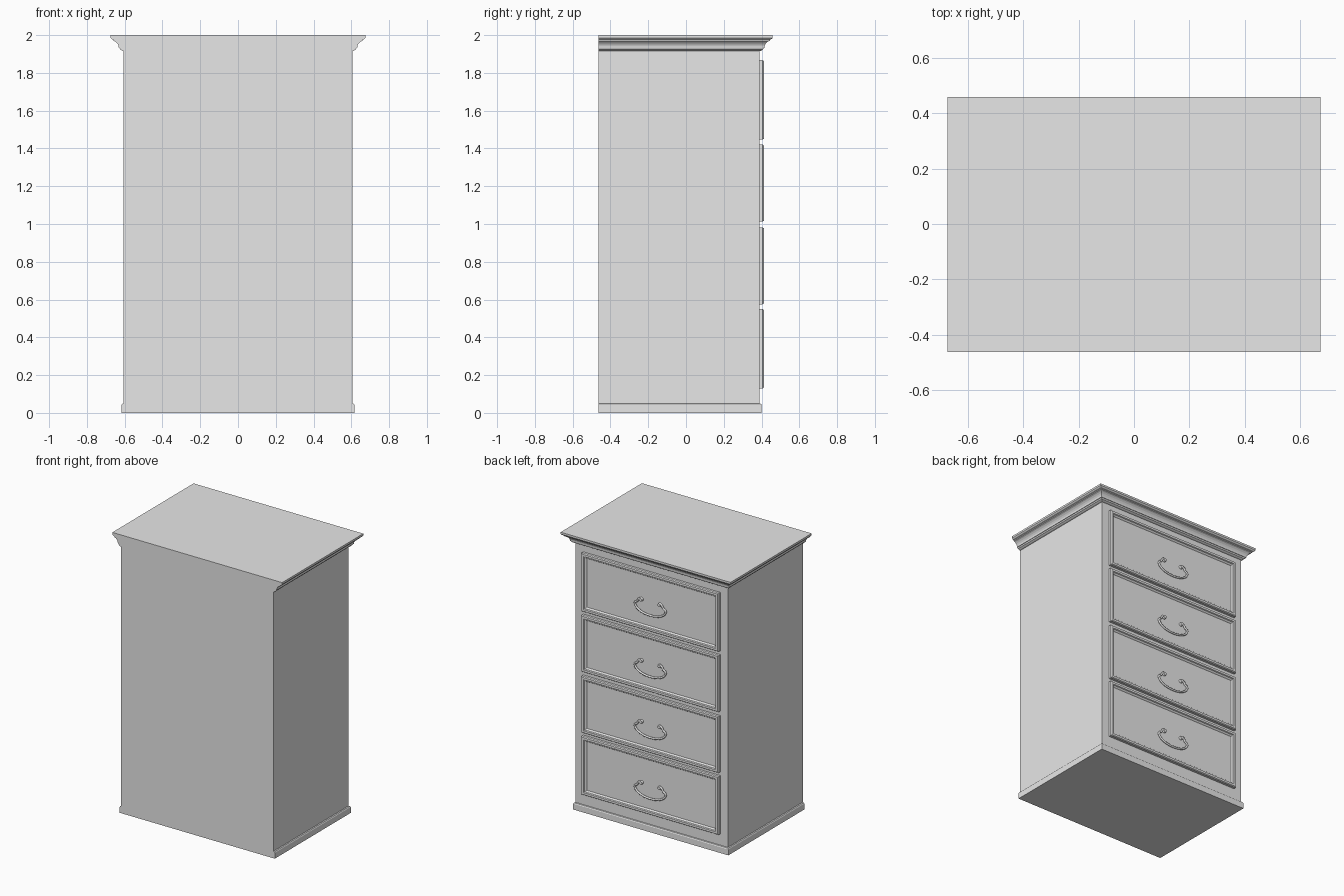
import bpy
import bmesh
import math
from mathutils import Matrix, Vector

cube = bpy.data.objects.get("Cube")
if cube:
    bpy.data.objects.remove(cube, do_unlink=True)

HALF_W, BACK, FACE = 0.605, -0.463, 0.389

paint = bpy.data.materials.new("light_grey")
paint.use_nodes = True
colour = (0.8, 0.8, 0.8, 1)
paint.diffuse_color = colour
paint.node_tree.nodes["Principled BSDF"].inputs["Base Color"].default_value = colour


def add_object(name, bm):
    bmesh.ops.recalc_face_normals(bm, faces=bm.faces)
    mesh = bpy.data.meshes.new(name)
    bm.to_mesh(mesh)
    bm.free()
    mesh.materials.append(paint)
    obj = bpy.data.objects.new(name, mesh)
    bpy.context.collection.objects.link(obj)
    return obj


def loft(name, rings):
    """Skin a stack of four-cornered rings and cap both ends."""
    bm = bmesh.new()
    loops = [[bm.verts.new(p) for p in ring] for ring in rings]
    for low, high in zip(loops, loops[1:]):
        for i in range(4):
            j = (i + 1) % 4
            bm.faces.new((low[i], low[j], high[j], high[i]))
    bm.faces.new(loops[0])
    bm.faces.new(loops[-1])
    return add_object(name, bm)


def level(out, z):
    """Cabinet outline pushed out on three sides, flush at the plain side."""
    w, f = HALF_W + out, FACE + out
    return [(-w, BACK, z), (w, BACK, z), (w, f, z), (-w, f, z)]


def panel_ring(inset, y, z0, z1, half=0.545):
    w = half - inset
    return [(-w, y, z0 + inset), (w, y, z0 + inset),
            (w, y, z1 - inset), (-w, y, z1 - inset)]


# Carcass, plinth and crown moulding
loft("cabinet_body", [level(0, 0.05), level(0, 1.915)])
loft("base_plinth", [level(o, z) for o, z in
                     [(0.012, 0), (0.012, 0.042), (0.008, 0.048), (0, 0.05)]])
crown = [(0, 1.915), (0.008, 1.917), (0.018, 1.923), (0.022, 1.932),
         (0.026, 1.932), (0.028, 1.945), (0.034, 1.956), (0.043, 1.965),
         (0.055, 1.97), (0.055, 1.976), (0.064, 1.979), (0.07, 1.986),
         (0.07, 2)]
loft("crown_moulding", [level(o, z) for o, z in crown])

# Drawer fronts with a raised frame and sunken panel
frame = [(0, FACE), (0, 0.406), (0.005, 0.413), (0.02, 0.413),
         (0.024, 0.406), (0.03, 0.404), (0.035, 0.398)]


def make_handle(name, z):
    """Hanging bail: a curved rod with curled ends and two round posts."""
    half = [(0.07, -0.004), (0.082, 0.006), (0.094, -0.002), (0.103, -0.018),
            (0.122, -0.032), (0.118, -0.052), (0.088, -0.078), (0.045, -0.092)]
    points = [(-x, d) for x, d in half] + [(0, -0.096)] + half[::-1]
    curve = bpy.data.curves.new(name, "CURVE")
    curve.dimensions = "3D"
    curve.bevel_depth = 0.007
    curve.bevel_resolution = 2
    curve.resolution_u = 4
    curve.use_fill_caps = True
    spline = curve.splines.new("BEZIER")
    spline.bezier_points.add(len(points) - 1)
    for knot, (x, d) in zip(spline.bezier_points, points):
        knot.co = (x, 0.406, z + d)
        knot.handle_left_type = knot.handle_right_type = "AUTO"
    curve.materials.append(paint)
    rod = bpy.data.objects.new(name, curve)
    bpy.context.collection.objects.link(rod)

    bm = bmesh.new()
    for side in (-1, 1):
        place = Matrix.Translation(Vector((side * 0.073, 0.405, z)))
        bmesh.ops.create_cone(bm, cap_ends=True, segments=16, radius1=0.014,
                              radius2=0.011, depth=0.016,
                              matrix=place @ Matrix.Rotation(-math.pi / 2, 4, "X"))
    posts = add_object(name + "_posts", bm)
    bpy.ops.object.select_all(action="DESELECT")
    posts.select_set(True)
    bpy.context.view_layer.objects.active = posts
    bpy.ops.object.shade_smooth_by_angle()


spans = [(0.13, 0.55), (0.575, 0.982), (1.013, 1.42), (1.447, 1.867)]
for number, (z0, z1) in enumerate(spans, 1):
    loft(f"drawer_front_{number}", [panel_ring(i, y, z0, z1) for i, y in frame])
    make_handle(f"drawer_handle_{number}", (z0 + z1) / 2)
